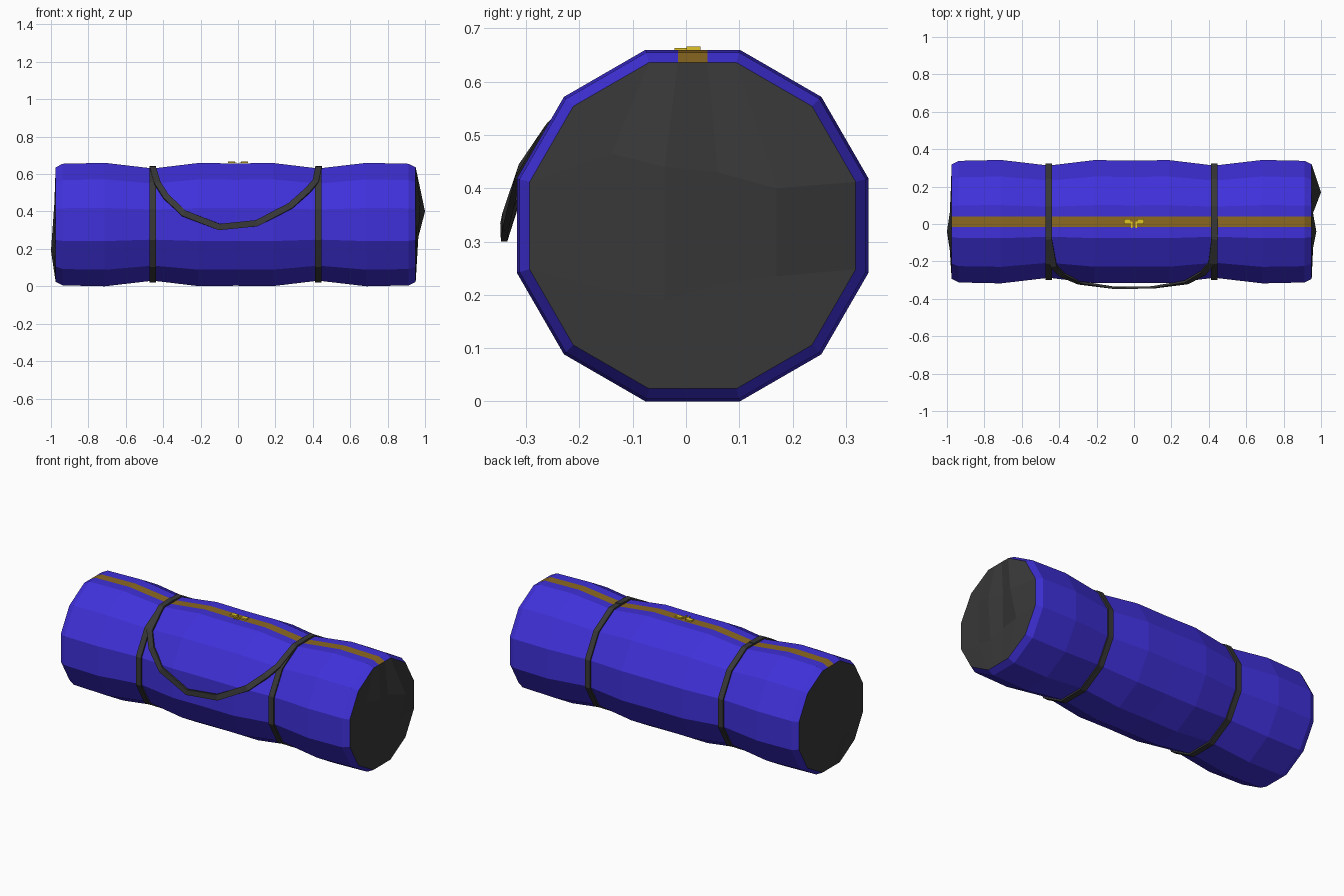
import bpy, bmesh, math
from mathutils import Vector

if "Cube" in bpy.data.objects:
    bpy.data.objects.remove(bpy.data.objects["Cube"])

CX, CY, CZ = -0.0125, 0.0125, 0.33


def material(name, rgb):
    m = bpy.data.materials.new(name)
    m.diffuse_color = (*rgb, 1)
    m.use_nodes = True
    m.node_tree.nodes["Principled BSDF"].inputs["Base Color"].default_value = m.diffuse_color
    return m


BLUE = material("blue_fabric", (0.05, 0.03, 0.70))
DARK = material("dark_fabric", (0.04, 0.04, 0.04))
GOLD = material("zip_tape", (0.26, 0.14, 0.015))
YELLOW = material("zip_metal", (0.75, 0.55, 0.02))


def make(name, verts, faces, mats, indices=None):
    me = bpy.data.meshes.new(name)
    me.from_pydata(verts, [], faces)
    for m in mats:
        me.materials.append(m)
    if indices:
        me.polygons.foreach_set("material_index", indices)
    bm = bmesh.new()
    bm.from_mesh(me)
    bmesh.ops.recalc_face_normals(bm, faces=bm.faces)
    bm.to_mesh(me)
    bm.free()
    ob = bpy.data.objects.new(name, me)
    bpy.context.collection.objects.link(ob)
    return ob


def ring(x, apothem, split=True):
    """Twelve-sided ring around x; top and bottom edges can be cut for the zip."""
    r = apothem / math.cos(math.radians(15))
    pts = []
    for k in range(12):
        a = math.radians(105 - 30 * k)      # starts at top left, runs to +y
        pts.append(Vector((x, CY + r * math.cos(a), CZ + r * math.sin(a))))
        if split and k in (0, 6):
            s = 1 if k == 0 else -1
            for d in (-0.0275, 0.0275):
                pts.append(Vector((x, CY + s * d, CZ + s * apothem)))
    return pts


# Body: padded tube pinched at the two straps, with the zip tape along the top
half = [(0.9625, 0.306), (0.925, 0.325), (0.70, 0.33), (0.4425, 0.30), (0.2, 0.329)]
profile = [(-x, a) for x, a in half] + [(0, 0.327)] + half[::-1]
verts, faces, idx = [], [], []
for x, a in profile:
    verts += ring(CX + x, a)
for i in range(len(profile) - 1):
    for k in range(16):
        n = (k + 1) % 16
        faces.append((i * 16 + k, i * 16 + n, i * 16 + 16 + n, i * 16 + 16 + k))
        idx.append(1 if k == 1 else 0)

# End panels: 6 x 4 grids with a crumpled inside
cols = (-0.14, -0.04, 0.06, 0.17)
bulge = {1: ((0.955, 0.975, 0.957, 1.0), (0.957, 0.96, 0.956, 0.957)),
         -1: ((-0.98, -0.982, -0.978, -0.978), (-0.985, -1.0, -0.985, -0.98))}
rows_z = ((0.465, 0.44, 0.43, 0.40), (0.21, 0.19, 0.22, 0.235))


def end_panel(name, side):
    r = ring(CX + side * 0.9625, 0.306)
    inner = [[Vector((bulge[side][j][i], cols[i], rows_z[j][i])) for i in range(4)]
             for j in range(2)]
    grid = [[r[15]] + r[0:4] + [r[4]],
            [r[14]] + inner[0] + [r[5]],
            [r[13]] + inner[1] + [r[6]],
            [r[12]] + [r[11], r[10], r[9], r[8]] + [r[7]]]
    v = [p for row in grid for p in row]
    f = [(j * 6 + i, j * 6 + i + 1, j * 6 + i + 7, j * 6 + i + 6)
         for j in range(3) for i in range(5)]
    ob = make(name, v, f, [DARK])
    # keep every panel facing outward
    bm = bmesh.new()
    bm.from_mesh(ob.data)
    if sum(fc.normal.x for fc in bm.faces) * side < 0:
        bmesh.ops.reverse_faces(bm, faces=bm.faces)
    bm.to_mesh(ob.data)
    bm.free()


make("bag_body", verts, faces, [BLUE, GOLD], idx)
end_panel("end_panel_right", 1)
end_panel("end_panel_left", -1)


# Straps wrapped round the waists
def strap(name, x):
    v = []
    for dx, a in ((-0.017, 0.295), (-0.017, 0.311), (0.017, 0.311), (0.017, 0.295)):
        v += ring(x + dx, a, False)
    f = [(j * 12 + k, j * 12 + (k + 1) % 12,
          (j + 1) % 4 * 12 + (k + 1) % 12, (j + 1) % 4 * 12 + k)
         for j in range(4) for k in range(12)]
    make(name, v, f, [DARK])


strap("strap_left", CX - 0.4425)
strap("strap_right", CX + 0.4425)

# Carry handle: flat ribbon draped over the front
path = [Vector(p) for p in (
    (-0.456, 0.03, 0.638), (-0.456, -0.08, 0.634), (-0.43, -0.225, 0.55),
    (-0.385, -0.272, 0.48), (-0.29, -0.315, 0.39), (-0.10, -0.342, 0.317),
    (0.10, -0.339, 0.337), (0.28, -0.312, 0.43), (0.37, -0.262, 0.51),
    (0.415, -0.21, 0.56), (0.431, -0.08, 0.634), (0.431, 0.03, 0.638))]
v, f = [], []
for i, p in enumerate(path):
    t = (path[min(i + 1, len(path) - 1)] - path[max(i - 1, 0)]).normalized()
    n = Vector((0, p.y - CY, p.z - CZ))
    n = (n - t * n.dot(t)).normalized()
    s = t.cross(n)
    v += [p + s * a * 0.017 + n * b * 0.006
          for a, b in ((-1, -1), (1, -1), (1, 1), (-1, 1))]
for i in range(len(path) - 1):
    for k in range(4):
        n = (k + 1) % 4
        f.append((i * 4 + k, i * 4 + n, i * 4 + 4 + n, i * 4 + 4 + k))
e = len(v) - 4
f += [(0, 1, 2, 3), (e, e + 1, e + 2, e + 3)]
make("carry_handle", v, f, [DARK])


# Zip sliders and pull tabs
def box(name, loc, size):
    bpy.ops.mesh.primitive_cube_add(size=1, location=loc)
    ob = bpy.context.object
    ob.name = name
    ob.scale = size
    ob.data.materials.append(YELLOW)


for side, label in ((-1, "left"), (1, "right")):
    box("zip_slider_" + label, (side * 0.034, 0.014, 0.662), (0.038, 0.026, 0.008))
    box("zip_pull_" + label, (side * 0.011, -0.004, 0.661), (0.008, 0.036, 0.004))
